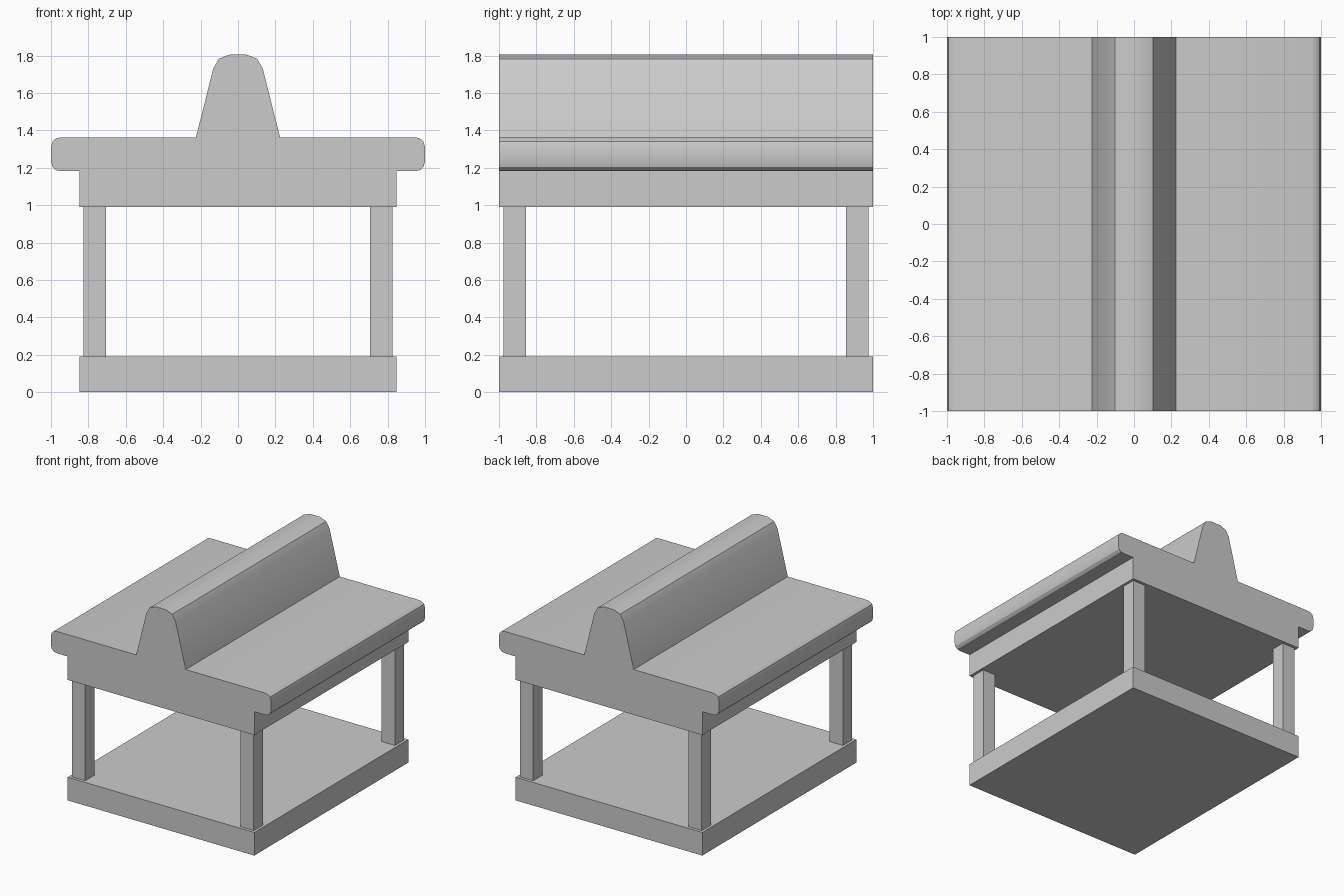
import bpy, bmesh

if "Cube" in bpy.data.objects:
    bpy.data.objects.remove(bpy.data.objects["Cube"])


def box(name, size, center):
    bpy.ops.mesh.primitive_cube_add(size=1, location=center)
    ob = bpy.context.object
    ob.name = name
    ob.scale = size
    bpy.ops.object.transform_apply(location=True, rotation=False, scale=True)
    return ob


def extrude_profile(name, half, y0, y1):
    """Mirror a half outline (x, z) across x = 0 and extrude it along y."""
    outline = half + [(-x, z) for x, z in reversed(half)]
    bm = bmesh.new()
    face = bm.faces.new([bm.verts.new((x, y0, z)) for x, z in outline])
    ext = bmesh.ops.extrude_face_region(bm, geom=[face], use_keep_orig=True)
    verts = [v for v in ext["geom"] if isinstance(v, bmesh.types.BMVert)]
    bmesh.ops.translate(bm, vec=(0, y1 - y0, 0), verts=verts)
    bmesh.ops.recalc_face_normals(bm, faces=bm.faces)
    me = bpy.data.meshes.new(name)
    bm.to_mesh(me)
    bm.free()
    ob = bpy.data.objects.new(name, me)
    bpy.context.collection.objects.link(ob)
    bpy.ops.object.select_all(action='DESELECT')
    bpy.context.view_layer.objects.active = ob
    ob.select_set(True)
    bpy.ops.object.shade_smooth_by_angle()
    return ob


# Upper body: rounded ridge, overhanging slab with soft edges, lower beam
half_outline = [
    (0.045, 1.805), (0.102, 1.783), (0.132, 1.732), (0.225, 1.362),
    (0.95, 1.362), (0.972, 1.357), (0.992, 1.34), (1.0, 1.31),
    (1.0, 1.235), (0.992, 1.205), (0.972, 1.187), (0.945, 1.182),
    (0.848, 1.182), (0.848, 0.99),
]
extrude_profile("ridged_top", half_outline, -1, 1)

# Base platform
box("base", (1.696, 2, 0.19), (0, 0, 0.095))

# Corner posts
for xn, sx in (("left", -1), ("right", 1)):
    for yn, sy in (("front", -1), ("back", 1)):
        box(f"{yn}_{xn}_post", (0.12, 0.12, 0.80), (sx * 0.766, sy * 0.916, 0.59))
